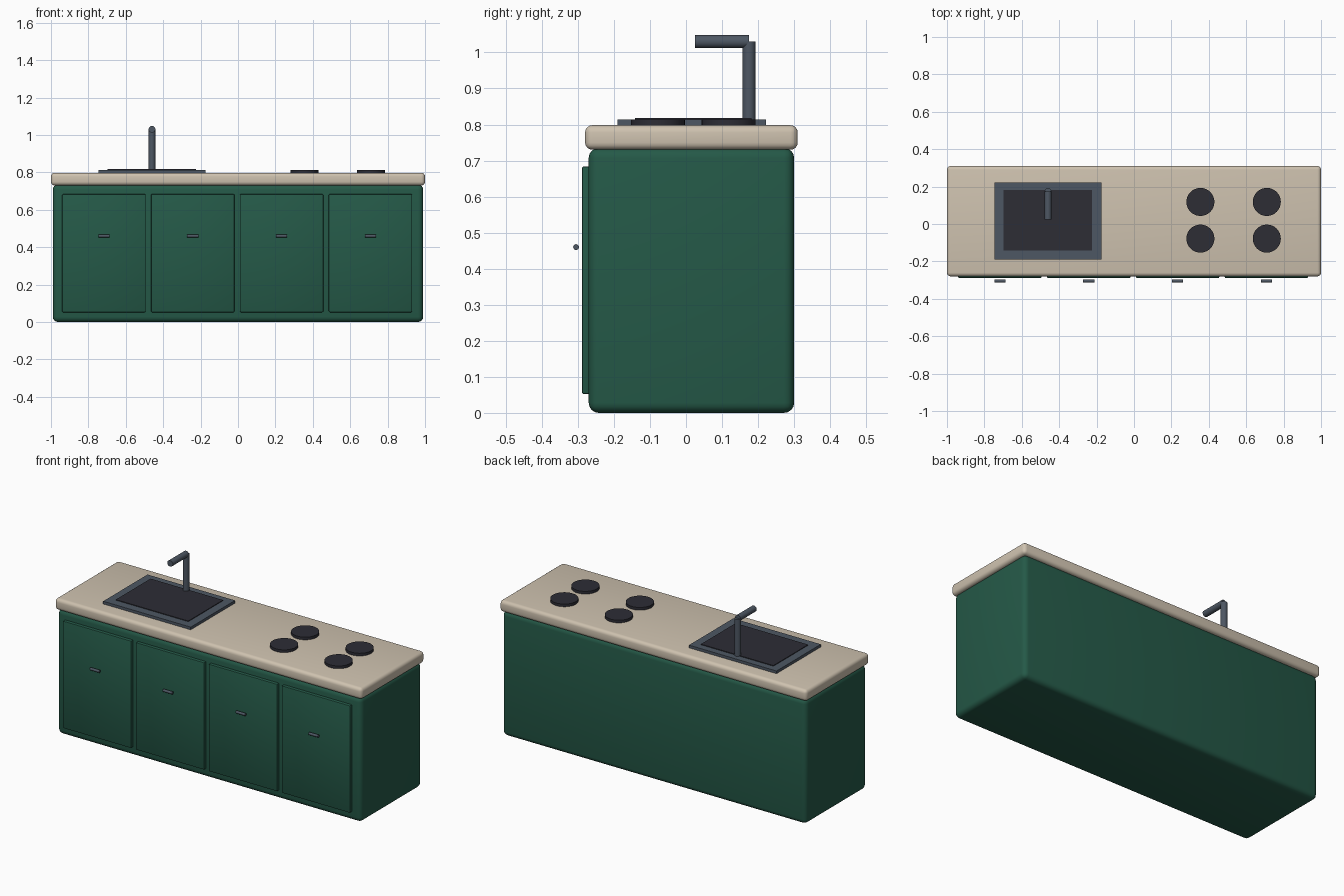
import bpy
import math

if "Cube" in bpy.data.objects:
    bpy.data.objects.remove(bpy.data.objects["Cube"], do_unlink=True)


def material(name, rgb):
    m = bpy.data.materials.new(name)
    m.use_nodes = True
    color = (*rgb, 1)
    m.diffuse_color = color
    m.node_tree.nodes["Principled BSDF"].inputs["Base Color"].default_value = color
    return m


green = material("cabinet green", (0.018, 0.10, 0.064))
beige = material("countertop beige", (0.62, 0.54, 0.43))
steel = material("steel grey", (0.075, 0.095, 0.125))
dark = material("dark glass", (0.026, 0.026, 0.036))


def finish(name, mat, bevel=0, segments=3):
    ob = bpy.context.object
    ob.name = name
    ob.data.materials.append(mat)
    if bevel:
        mod = ob.modifiers.new("rounding", "BEVEL")
        mod.width = bevel
        mod.segments = segments
        bpy.ops.object.modifier_apply(modifier=mod.name)
    bpy.ops.object.shade_smooth_by_angle(angle=math.radians(40))
    return ob


def box(name, mat, x, y, z, bevel=0, segments=3):
    """Box from (min, max) ranges."""
    spans = (x, y, z)
    bpy.ops.mesh.primitive_cube_add(size=1, location=[(a + b) / 2 for a, b in spans])
    bpy.context.object.scale = [b - a for a, b in spans]
    bpy.ops.object.transform_apply(location=False, rotation=False, scale=True)
    return finish(name, mat, bevel, segments)


def rod(name, mat, center, radius, length, rotation=(0, 0, 0), sides=32):
    bpy.ops.mesh.primitive_cylinder_add(vertices=sides, radius=radius, depth=length,
                                        location=center, rotation=rotation)
    return finish(name, mat)


# Cabinet and worktop
box("cabinet_body", green, (-0.99, 0.99), (-0.27, 0.30), (0, 0.735), 0.028, 4)
box("countertop", beige, (-1, 1), (-0.28, 0.31), (0.73, 0.798), 0.02, 4)

# Four doors with floating bar handles
quarter = math.pi / 2
for i in range(4):
    x = -0.717 + i * 0.475
    box(f"door_{i + 1}", green, (x - 0.223, x + 0.223), (-0.289, -0.262), (0.052, 0.684), 0.006, 2)
    rod(f"handle_{i + 1}", steel, (x, -0.305, 0.46), 0.008, 0.06, (0, quarter, 0), 16)

# Sink rim and basin panel
box("sink_rim", steel, (-0.745, -0.175), (-0.19, 0.222), (0.79, 0.814))
box("sink_basin", dark, (-0.697, -0.225), (-0.141, 0.182), (0.80, 0.818))

# Tap
rod("tap_post", steel, (-0.46, 0.175, 0.914), 0.018, 0.232)
rod("tap_spout", steel, (-0.46, 0.1, 1.03), 0.018, 0.15, (quarter, 0, 0))

# Hob rings
for x in (0.355, 0.71):
    for y in (-0.078, 0.118):
        rod("hob_ring", dark, (x, y, 0.803), 0.075, 0.022)
